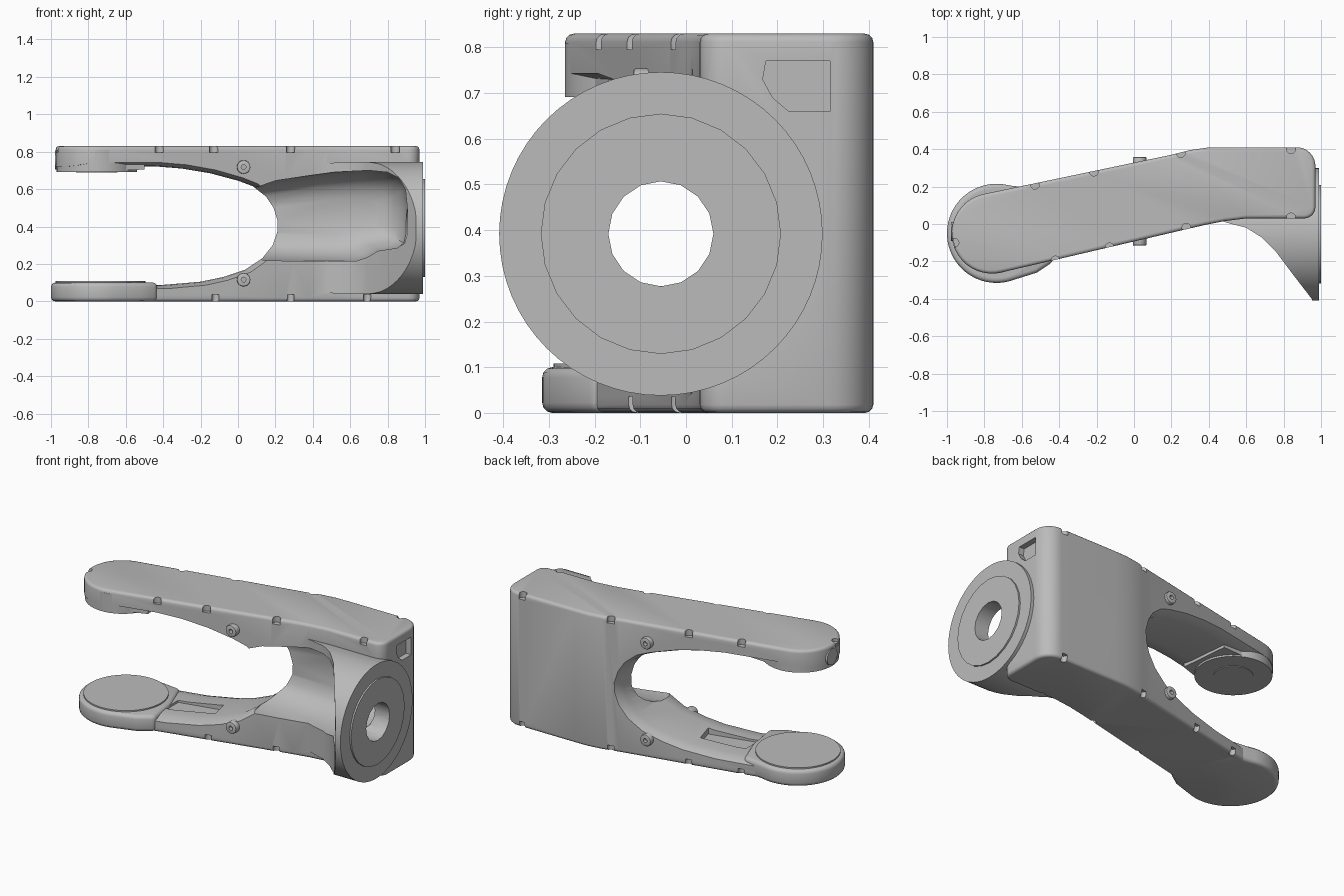
import bpy, bmesh, math

cube = bpy.data.objects.get("Cube")
if cube:
    bpy.data.objects.remove(cube, do_unlink=True)

grey = bpy.data.materials.new("plain_grey")
grey.use_nodes = True
grey.diffuse_color = (0.5, 0.5, 0.5, 1)
grey.node_tree.nodes["Principled BSDF"].inputs["Base Color"].default_value = (0.5, 0.5, 0.5, 1)


def arc(cx, cy, r, a0, a1, n):
    angles = [math.radians(a0 + (a1 - a0) * i / n) for i in range(n + 1)]
    return [(cx + r * math.cos(a), cy + r * math.sin(a)) for a in angles]


def circle(cx, cy, r, n=48):
    return arc(cx, cy, r, 0, 360, n)[:-1]


def loft(name, rings):
    """Closed skin through rings of equal length."""
    bm = bmesh.new()
    loops = [[bm.verts.new(p) for p in ring] for ring in rings]
    n = len(loops[0])
    for a, b in zip(loops, loops[1:]):
        for i in range(n):
            j = (i + 1) % n
            bm.faces.new((a[i], a[j], b[j], b[i]))
    bm.faces.new(loops[0])
    bm.faces.new(loops[-1])
    bmesh.ops.recalc_face_normals(bm, faces=bm.faces)
    mesh = bpy.data.meshes.new(name)
    bm.to_mesh(mesh)
    bm.free()
    mesh.materials.append(grey)
    obj = bpy.data.objects.new(name, mesh)
    bpy.context.collection.objects.link(obj)
    return obj


def prism(name, pts, axis, lo, hi):
    place = {"x": lambda u, v, w: (w, u, v),
             "y": lambda u, v, w: (u, w, v),
             "z": lambda u, v, w: (u, v, w)}[axis]
    return loft(name, [[place(u, v, w) for u, v in pts] for w in (lo, hi)])


def activate(obj):
    bpy.ops.object.select_all(action="DESELECT")
    obj.select_set(True)
    bpy.context.view_layer.objects.active = obj


def bevel(obj, width, segments=3):
    mod = obj.modifiers.new("rounding", "BEVEL")
    mod.width = width
    mod.segments = segments
    mod.limit_method = "ANGLE"
    mod.angle_limit = math.radians(50)
    mod.use_clamp_overlap = False
    activate(obj)
    bpy.ops.object.modifier_apply(modifier=mod.name)


def combine(obj, tool, operation="DIFFERENCE"):
    mod = obj.modifiers.new("combine", "BOOLEAN")
    mod.operation = operation
    mod.solver = "EXACT"
    mod.object = tool
    activate(obj)
    bpy.ops.object.modifier_apply(modifier=mod.name)
    bpy.data.objects.remove(tool, do_unlink=True)


def smooth(obj):
    activate(obj)
    bpy.ops.object.shade_smooth_by_angle(angle=math.radians(35))


# Fork body: bent plan outline with rounded ends
plan = arc(-0.76, -0.05, 0.215, 104, 284, 20)
plan += [(0.25, -0.035), (0.38, -0.005), (0.48, 0.015), (0.6, 0.03)]
plan += arc(0.91, 0.09, 0.06, -90, 0, 6) + arc(0.87, 0.31, 0.1, 0, 90, 8)
plan += [(0.48, 0.41), (0.39, 0.408), (0.3, 0.395), (0.2, 0.37)]
body = prism("fork_body", plan, "z", 0, 0.83)
bevel(body, 0.018)

# Slot between the arms, following the slant of the arms and flared at its edges
slot = [(-1.3, 0.09), (-0.4, 0.088), (-0.2, 0.105), (-0.08, 0.13), (0.04, 0.17),
        (0.13, 0.23), (0.185, 0.3), (0.21, 0.37), (0.212, 0.43), (0.19, 0.5),
        (0.15, 0.56), (0.08, 0.615), (0, 0.645), (-0.15, 0.685), (-0.3, 0.71),
        (-0.45, 0.722), (-1.3, 0.722)]
rings = []
for t, k in ((-0.5, 2), (-0.24, 1.5), (-0.205, 0.8), (-0.17, 0.25), (-0.13, 0),
             (0.13, 0), (0.17, 0.25), (0.205, 0.8), (0.24, 1.5), (0.5, 2)):
    rings.append([(x + 0.025 * k, 0.13 + t + 0.23 * x, 0.4 + (z - 0.4) * (1 + 0.06 * k))
                  for x, z in slot])
combine(body, loft("slot_cutter", rings))

# Recessed window on the end face
window = [(0.175, 0.77), (0.315, 0.77), (0.315, 0.66), (0.225, 0.66), (0.19, 0.69), (0.168, 0.73)]
combine(body, prism("window_cutter", window, "x", 0.935, 1.1))

# Flared neck that carries the round flange
neck = prism("neck", circle(-0.055, 0.392, 0.354, 64), "x", 0.42, 0.99)
flare = [(0.45, 0.27), (0.42, 0.03), (0.52, 0), (0.6, -0.02), (0.68, -0.07), (0.76, -0.15),
         (0.85, -0.27), (0.95, -0.4), (0.96, -0.45), (1.2, -0.45), (1.2, 0.5), (0.45, 0.5)]
combine(neck, prism("flare_shape", flare, "z", -0.2, 1), "INTERSECT")
combine(body, neck, "UNION")

# Hollow in the front, narrowing with depth
hollow = [(0, 0.4), (0.13, 0.22), (0.3, 0.215), (0.63, 0.215), (0.69, 0.235), (0.75, 0.27),
          (0.85, 0.285), (0.89, 0.31), (0.905, 0.36), (0.905, 0.5), (0.895, 0.6),
          (0.86, 0.66), (0.8, 0.69), (0.7, 0.7), (0.5, 0.69), (0.2, 0.645), (0.1, 0.61), (0, 0.5)]
rings = []
for y, s in ((-0.7, 1), (0, 1), (0.07, 0.97), (0.13, 0.9), (0.18, 0.78), (0.21, 0.65), (0.235, 0.4)):
    rings.append([(x - (1 - s) * 0.25, y, 0.45 + (z - 0.45) * s) for x, z in hollow])
combine(body, loft("hollow_cutter", rings))

# Raised face and bore of the flange
combine(body, prism("face_ring", circle(-0.055, 0.392, 0.263, 24), "x", 0.95, 1.0), "UNION")
combine(body, prism("bore_cutter", circle(-0.055, 0.392, 0.115, 16), "x", 0.8, 1.2))

# Small notches around the top and bottom rims
rear = [(-0.53, 0.21), (-0.215, 0.28), (0.25, 0.38), (0.84, 0.4)]
top_front = [(-0.42, -0.195), (-0.13, -0.125), (0.28, -0.02), (0.84, 0.035)]
low_front = [(-0.48, -0.21), (-0.12, -0.12), (0.28, -0.02), (0.69, 0.03), (0.965, 0.03)]
for x, y in rear + top_front + [(-0.96, -0.1)]:
    combine(body, prism("notch_cutter", circle(x, y, 0.024, 12), "z", 0.795, 0.9))
for x, y in rear + low_front:
    combine(body, prism("notch_cutter", circle(x, y, 0.02, 12), "z", -0.1, 0.036))

# Shallow channel along the lower arm
channel = [(-0.46, -0.06), (-0.16, 0.01), (-0.19, 0.13), (-0.46, 0.07)]
combine(body, prism("channel_cutter", channel, "z", 0.075, 0.2))
smooth(body)

# Round pad on the lower arm
pad = arc(-0.735, -0.05, 0.265, 75, 290, 40) + [(-0.52, -0.26), (-0.43, -0.2), (-0.46, 0.0), (-0.53, 0.19)]
lower_pad = prism("lower_pad", pad, "z", 0, 0.1)
bevel(lower_pad, 0.022)
smooth(lower_pad)
lower_disc = prism("lower_disc", circle(-0.735, -0.05, 0.24), "z", 0.09, 0.108)
smooth(lower_disc)

# Round boss under the upper arm, with a thin inner disc
upper_boss = prism("upper_boss", circle(-0.755, -0.05, 0.215), "z", 0.692, 0.81)
smooth(upper_boss)
boss_neck = loft("upper_boss_neck", [
    [(-0.75, -0.24, z0), (-0.5, -0.17, z1), (-0.53, 0.14, z1), (-0.8, 0.14, z0)]
    for z0, z1 in ((0.694, 0.705), (0.79, 0.79))])
smooth(boss_neck)
smooth(prism("boss_disc", circle(-0.755, -0.05, 0.11), "z", 0.688, 0.7))

# Plug on the tip of the upper arm
smooth(prism("tip_plug", circle(-0.04, 0.755, 0.05, 24), "x", -0.978, -0.9))

# Side bosses with small bores on both arms
for label, z in (("upper", 0.718), ("lower", 0.116)):
    for side, lo, hi in (("front", -0.115, -0.03), ("rear", 0.26, 0.358)):
        boss = prism(label + "_" + side + "_boss", circle(0.03, z, 0.036, 24), "y", lo, hi)
        bevel(boss, 0.005, 2)
        combine(boss, prism("boss_bore", circle(0.03, z, 0.013, 12), "y", lo - 0.1, hi + 0.1))
        smooth(boss)
